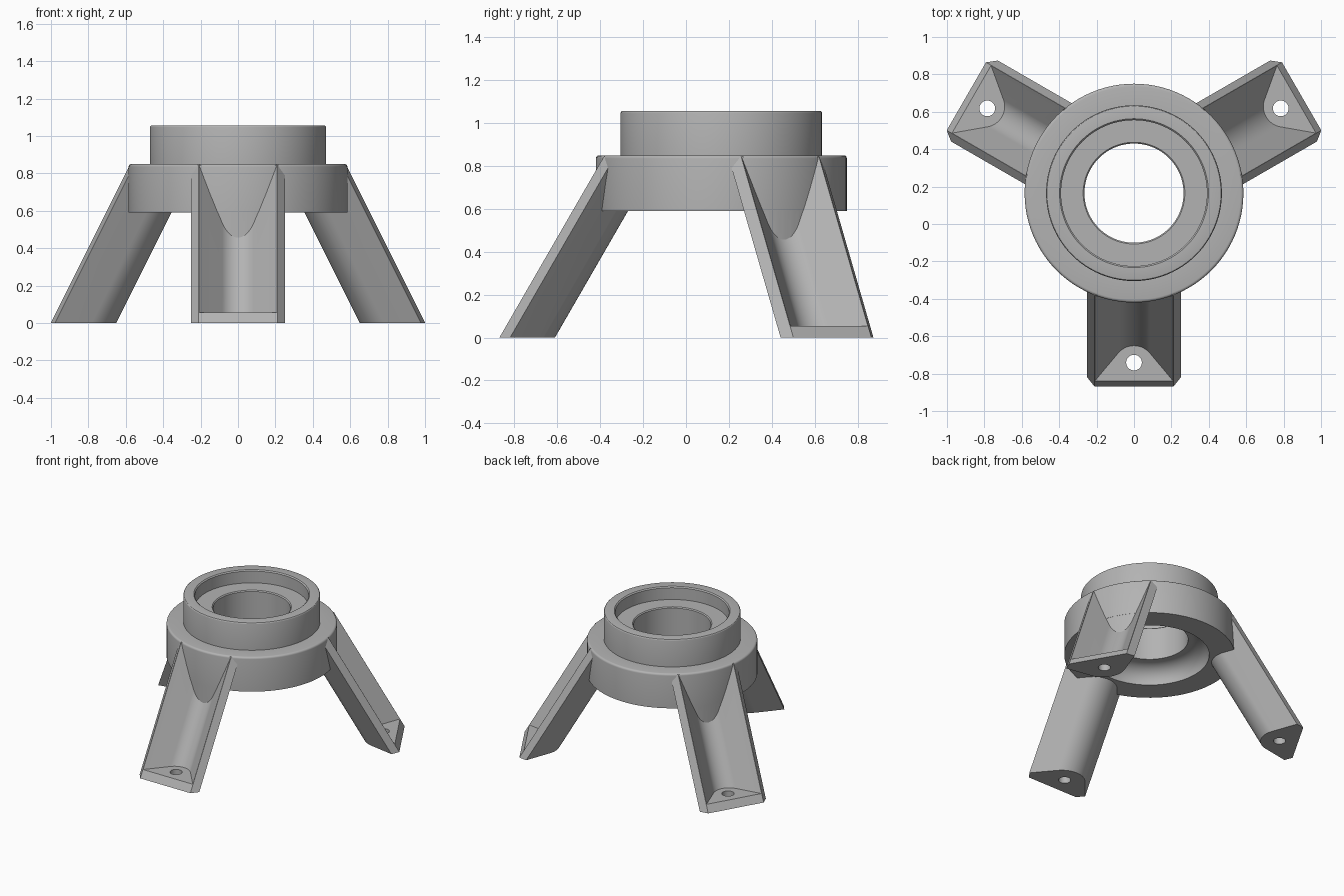
import bpy, bmesh, math
from mathutils import Matrix

cube = bpy.data.objects.get("Cube")
if cube:
    bpy.data.objects.remove(cube, do_unlink=True)

CENTRE_Y = 0.165     # axis of the ring
RING_R = 0.585
LEAN = math.tan(math.radians(30))

grey = bpy.data.materials.new("light_grey")
grey.use_nodes = True
GREY = (0.45, 0.45, 0.45, 1)
grey.diffuse_color = GREY
grey.node_tree.nodes["Principled BSDF"].inputs["Base Color"].default_value = GREY


def add_object(name, bm):
    bmesh.ops.recalc_face_normals(bm, faces=bm.faces[:])
    mesh = bpy.data.meshes.new(name)
    bm.to_mesh(mesh)
    bm.free()
    mesh.materials.append(grey)
    obj = bpy.data.objects.new(name, mesh)
    bpy.context.collection.objects.link(obj)
    return obj


def arc(cx, cz, r, a0, a1, n):
    angles = [math.radians(a0 + (a1 - a0) * i / n) for i in range(n + 1)]
    return [(cx + r * math.cos(a), cz + r * math.sin(a)) for a in angles]


def lathe(name, profile, steps=96):
    """Revolve a closed (radius, z) profile."""
    bm = bmesh.new()
    verts = [bm.verts.new((r, 0, z)) for r, z in profile]
    edges = [bm.edges.new((v, verts[i - 1])) for i, v in enumerate(verts)]
    bmesh.ops.spin(bm, geom=verts + edges, cent=(0, 0, 0), axis=(0, 0, 1),
                   angle=math.tau, steps=steps, use_merge=True)
    bmesh.ops.remove_doubles(bm, verts=bm.verts[:], dist=1e-5)
    return add_object(name, bm)


def leaning_prism(name, half, z0, z1):
    """Mirror half a (side, radius) section and sweep it up along the lean."""
    section = half + [(-t, r) for t, r in reversed(half) if t > 1e-6]
    bm = bmesh.new()
    low, high = [[bm.verts.new((t, LEAN * z - r, z)) for t, r in section]
                 for z in (z0, z1)]
    bm.faces.new(low)
    bm.faces.new(high)
    for i in range(len(section)):
        bm.faces.new((low[i - 1], low[i], high[i], high[i - 1]))
    return add_object(name, bm)


def cylinder(name, radius, z0, z1, y=0, segments=96):
    bm = bmesh.new()
    bmesh.ops.create_cone(bm, cap_ends=True, segments=segments, radius1=radius,
                          radius2=radius, depth=z1 - z0,
                          matrix=Matrix.Translation((0, y, (z0 + z1) / 2)))
    return add_object(name, bm)


def subtract(obj, cutter):
    """Cut one object out of another and drop the cutter."""
    mod = obj.modifiers.new("cut", "BOOLEAN")
    mod.operation = "DIFFERENCE"
    mod.solver = "EXACT"
    mod.object = cutter
    bpy.context.view_layer.update()
    graph = bpy.context.evaluated_depsgraph_get()
    mesh = bpy.data.meshes.new_from_object(obj.evaluated_get(graph))
    obj.modifiers.clear()
    obj.data = mesh
    bpy.data.objects.remove(cutter, do_unlink=True)


def v_side(corner, radius, slope=50):
    """Half of a V with a rounded tip, from its outer corner to the tip."""
    s = math.radians(slope)
    t0 = radius * math.sin(s)
    r0 = corner[1] - (corner[0] - t0) * math.tan(s)
    centre = r0 + radius * math.cos(s)
    bend = arc(0, centre, radius, slope - 90, -90, 10)
    bend[-1] = (0, centre - radius)
    return [corner] + bend


# Ring body: flange, collar, stepped bore and domed underside
body = lathe("ring_body",
             [(0.41, 0.59), (RING_R, 0.59)]
             + arc(RING_R - 0.015, 0.835, 0.015, 0, 90, 4)
             + [(0.47, 0.85)]
             + arc(0.46, 1.047, 0.01, 0, 90, 3)
             + [(0.398, 1.057), (0.39, 1.049), (0.39, 0.96),
                (0.272, 0.96), (0.265, 0.953), (0.265, 0.71)]
             + arc(0.29, 0.59, 0.12, 90, 6, 12))
body.location.y = CENTRE_Y

# Leg: leaning trough with a solid foot pad and a screw hole
leg = leaning_prism("front_leg", [(0.21, 1.035)] + v_side((0.25, 0.985), 0.16), 0, 0.845)
channel = leaning_prism("channel_cutter",
                        [(0.2095, 1.3)] + v_side((0.2095, 1.036), 0.11), 0.055, 0.95)
subtract(channel, cylinder("core_cutter", RING_R - 0.001, -0.2, 1.2))
subtract(leg, channel)
subtract(leg, cylinder("hole_cutter", 0.042, -0.1, 0.3, -0.906, 32))
leg.location.y = CENTRE_Y

# Three legs evenly spaced around the ring
legs = [leg]
for name, turn in (("back_left_leg", 120), ("back_right_leg", 240)):
    copy = leg.copy()
    copy.data = leg.data.copy()
    copy.name = name
    copy.rotation_euler.z = math.radians(turn)
    bpy.context.collection.objects.link(copy)
    legs.append(copy)

# Smooth curved faces, keep edges sharp
bpy.ops.object.select_all(action="DESELECT")
for obj in [body] + legs:
    obj.select_set(True)
bpy.context.view_layer.objects.active = body
bpy.ops.object.shade_smooth_by_angle(angle=math.radians(30))
